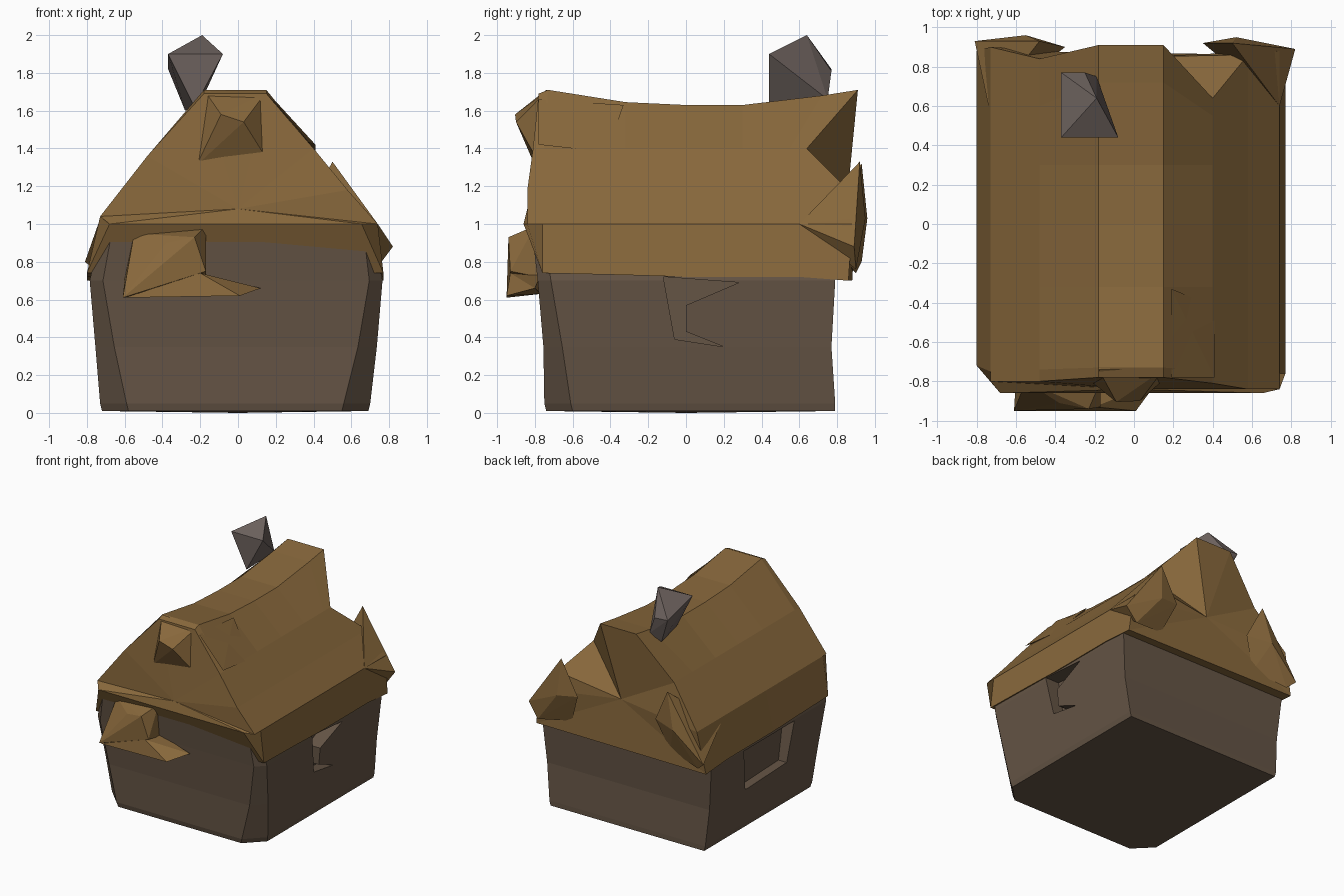
import bpy, bmesh

if "Cube" in bpy.data.objects:
    bpy.data.objects.remove(bpy.data.objects["Cube"])

def material(name, rgb):
    m = bpy.data.materials.new(name)
    m.diffuse_color = (*rgb, 1)
    m.use_nodes = True
    m.node_tree.nodes["Principled BSDF"].inputs["Base Color"].default_value = m.diffuse_color
    return m

THATCH = material("thatch", (0.25, 0.14, 0.045))
WALL = material("wall", (0.13, 0.09, 0.06))
STONE = material("stone", (0.15, 0.12, 0.11))

def finish(name, bm, mat):
    bmesh.ops.recalc_face_normals(bm, faces=bm.faces)
    me = bpy.data.meshes.new(name)
    bm.to_mesh(me)
    bm.free()
    ob = bpy.data.objects.new(name, me)
    bpy.context.collection.objects.link(ob)
    if mat:
        me.materials.append(mat)
    return ob

def loft(name, rings, mat, caps):
    """Skin closed rings of points; each end is a fan to a cap point."""
    bm = bmesh.new()
    vs = [[bm.verts.new(p) for p in r] for r in rings]
    n = len(rings[0])
    for a, b in zip(vs, vs[1:]):
        for i in range(n):
            j = (i + 1) % n
            bm.faces.new((a[i], a[j], b[j], b[i]))
    for r, c in zip((vs[0], vs[-1]), caps):
        tip = bm.verts.new(c)
        for i in range(n):
            bm.faces.new((r[i], r[(i + 1) % n], tip))
    return finish(name, bm, mat)

def hull(name, pts, mat):
    bm = bmesh.new()
    for p in pts:
        bm.verts.new(p)
    res = bmesh.ops.convex_hull(bm, input=bm.verts)
    bmesh.ops.delete(bm, geom=[v for v in bm.verts if not v.link_faces], context='VERTS')
    return finish(name, bm, mat)

# Walls: rings leaning outwards, with chamfered front corners
def wall_ring(z, x0, x1, y0, y1, c):
    return [(x1 - c, y0, z), (x1, y0 + c, z), (x1, 0, z), (x1, y1, z), (0, y1, z),
            (x0, y1, z), (x0, 0, z), (x0, y0 + c, z), (x0 + c, y0, z), (0, y0, z)]

walls = loft("walls", [
    wall_ring(0.01, -0.72, 0.69, -0.74, 0.79, 0.14),
    wall_ring(0.05, -0.73, 0.70, -0.75, 0.79, 0.14),
    wall_ring(0.35, -0.755, 0.735, -0.755, 0.77, 0.10),
    wall_ring(0.70, -0.785, 0.765, -0.785, 0.79, 0.07),
    wall_ring(1.00, -0.72, 0.72, -0.82, 0.80, 0.06)], WALL,
    [(0, 0, 0), (0, 0, 1.02)])

# Window recesses cut through both side walls
def window(name, outline, x_in, x_out):
    bm = bmesh.new()
    a = [bm.verts.new((x_in, y, z)) for y, z in outline]
    b = [bm.verts.new((x_out, y, z)) for y, z in outline]
    bm.faces.new(a)
    bm.faces.new(b)
    for i in range(len(a)):
        j = (i + 1) % len(a)
        bm.faces.new((a[i], a[j], b[j], b[i]))
    cutter = finish(name, bm, None)
    cutter.hide_render = True
    cutter.hide_viewport = True
    mod = walls.modifiers.new(name, 'BOOLEAN')
    mod.operation = 'DIFFERENCE'
    mod.object = cutter

window("right_window_cutter", [(-0.12, 0.72), (0.28, 0.69), (0.0, 0.57),
                               (0.0, 0.43), (0.2, 0.35), (-0.06, 0.39)], 0.64, 0.9)
window("left_window_cutter", [(-0.3, 0.69), (-0.24, 0.36), (0.3, 0.34), (0.36, 0.69)],
       -0.68, -0.9)

# Thatched roof: flat-topped profile swept along y with a sagging ridge
PROFILE = [(-0.80, 0.72), (-0.73, 1.04), (-0.48, 1.36), (-0.18, 1.65), (0.15, 1.65),
           (0.40, 1.40), (0.58, 1.18), (0.74, 1.00), (0.77, 0.72)]

def roof_ring(ys, ridge, eave, eave_scale=1.0):
    ring = []
    for i, (x, z) in enumerate(PROFILE):
        y = ys[i] if isinstance(ys, (list, tuple)) else ys
        if i in (3, 4):
            z = ridge
        if i in (0, 8):
            x, z = x * eave_scale, eave
        ring.append((x, y, z))
    return ring

loft("thatched_roof", [
    roof_ring((-0.86, -0.80, -0.80, -0.78, -0.78, -0.81, -0.84, -0.84, -0.86), 1.69, 1.0, 0.85),
    roof_ring((-0.72, -0.75, -0.74, -0.73, -0.73, -0.75, -0.76, -0.76, -0.76), 1.71, 0.74),
    roof_ring(-0.32, 1.645, 0.73),
    roof_ring(0.0, 1.63, 0.72),
    roof_ring(0.3, 1.63, 0.72),
    roof_ring((0.6, 0.6, 0.6, 0.72, 0.72, 0.55, 0.6, 0.6, 0.6), 1.68, 0.72),
    roof_ring((0.88, 0.90, 0.84, 0.91, 0.91, 0.64, 0.86, 0.88, 0.86), 1.71, 0.70)], THATCH,
    [(0, -0.84, 1.08), (0, 0.85, 1.1)])

# Overhanging hood at the front end of the ridge
hull("ridge_hood", [(-0.18, -0.74, 1.71), (0.15, -0.74, 1.70), (-0.09, -0.905, 1.58),
                    (0.03, -0.90, 1.54), (-0.22, -0.80, 1.31), (0.13, -0.81, 1.38),
                    (-0.17, -0.5, 1.66), (0.14, -0.5, 1.66)], THATCH)

# Raised thatch flaps on the roof slopes behind the front gable
for side, name in ((1, "right"), (-1, "left")):
    hull(name + "_roof_flap", [(side * 0.19, -0.33, 1.63), (side * 0.41, -0.42, 1.38),
                               (side * 0.41, -0.78, 1.42), (side * 0.19, -0.78, 1.66),
                               (side * 0.2, -0.5, 1.5)], THATCH)

# Thatch lumps at the rear corners
hull("right_rear_thatch", [(0.74, 0.60, 1.0), (0.50, 0.92, 1.33), (0.35, 0.92, 1.05),
                           (0.52, 0.95, 1.03), (0.82, 0.89, 0.88), (0.73, 0.90, 0.76),
                           (0.45, 0.85, 0.80)], THATCH)
hull("left_rear_thatch", [(-0.74, 0.60, 1.0), (-0.48, 0.93, 1.32), (-0.35, 0.90, 1.05),
                          (-0.55, 0.96, 1.03), (-0.81, 0.93, 0.80), (-0.74, 0.90, 0.74),
                          (-0.45, 0.85, 0.80)], THATCH)

# Porch hood over the entrance and its sloping ledge
hull("porch_hood", [(-0.61, -0.95, 0.61), (-0.60, -0.78, 0.71), (-0.55, -0.80, 0.95),
                    (-0.38, -0.91, 0.90), (-0.23, -0.94, 0.93), (-0.17, -0.80, 0.99),
                    (-0.17, -0.93, 0.75), (-0.42, -0.78, 0.63), (-0.17, -0.78, 0.72)], THATCH)
hull("porch_ledge", [(-0.60, -0.95, 0.61), (-0.20, -0.93, 0.74), (0.01, -0.95, 0.62),
                     (0.12, -0.80, 0.66), (-0.42, -0.77, 0.63), (-0.17, -0.77, 0.73)], THATCH)

# Chimney: crooked tapered stack with a pointed top
hull("chimney", [(-0.37, 0.44, 1.90), (-0.08, 0.44, 1.90), (-0.19, 0.64, 2.0),
                 (-0.37, 0.77, 1.82), (-0.25, 0.77, 1.81), (-0.23, 0.44, 1.62),
                 (-0.19, 0.75, 1.66), (-0.28, 0.72, 1.60)], STONE)
